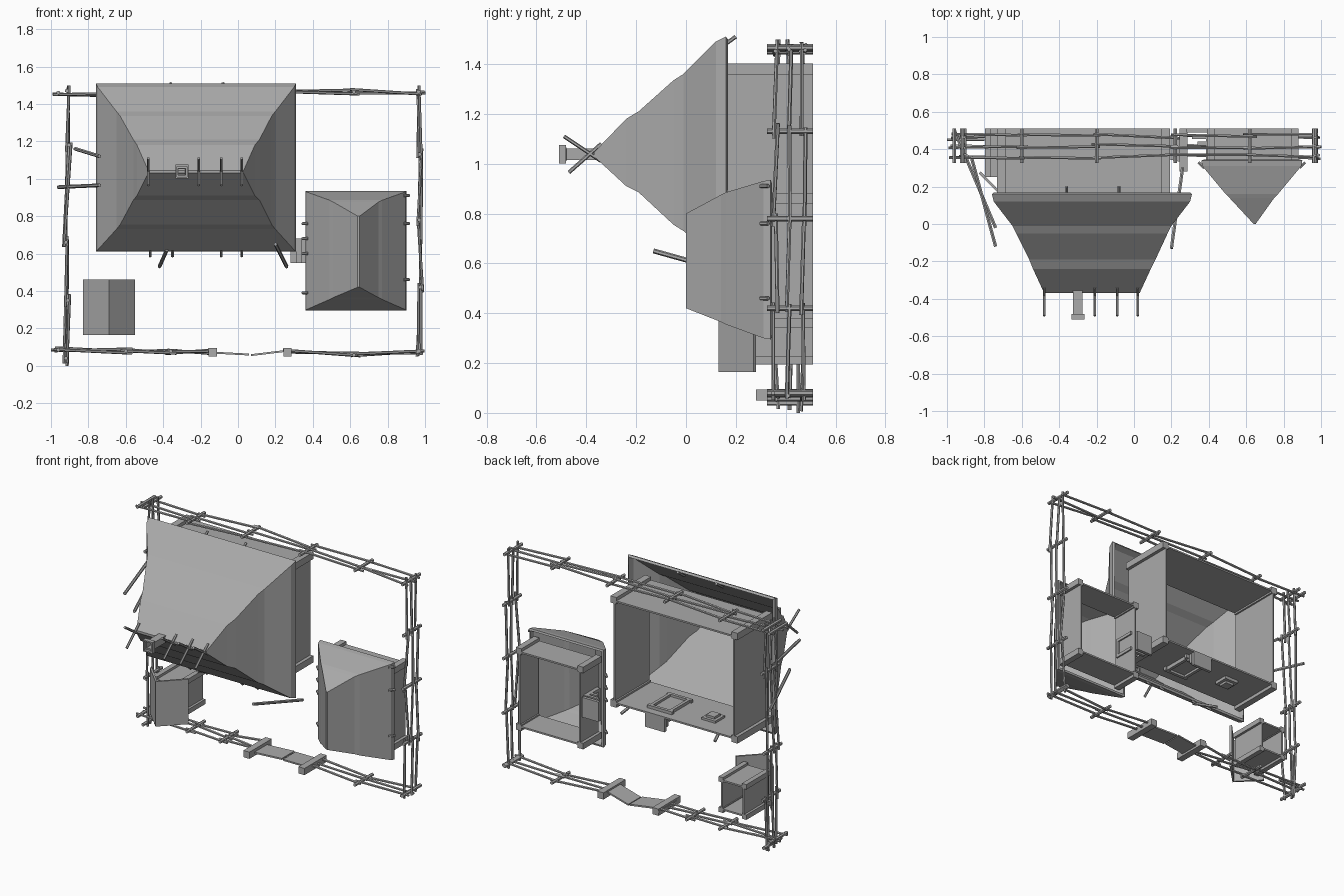
import bpy, bmesh, random
from mathutils import Vector, Matrix

random.seed(4)
if "Cube" in bpy.data.objects:
    bpy.data.objects.remove(bpy.data.objects["Cube"])

grey = bpy.data.materials.new("plain grey")
grey.use_nodes = True
COLOR = (0.4, 0.4, 0.4, 1)
grey.diffuse_color = COLOR
grey.node_tree.nodes["Principled BSDF"].inputs["Base Color"].default_value = COLOR
GROUND = 0.51


def finish(name, bm, thickness=0):
    bmesh.ops.recalc_face_normals(bm, faces=bm.faces)
    mesh = bpy.data.meshes.new(name)
    bm.to_mesh(mesh)
    bm.free()
    mesh.materials.append(grey)
    ob = bpy.data.objects.new(name, mesh)
    bpy.context.collection.objects.link(ob)
    if thickness:
        mod = ob.modifiers.new("thickness", 'SOLIDIFY')
        mod.thickness = thickness
        mod.offset = -1
    return ob


def add_beam(bm, a, b, r=0.008, sides=6):
    a, b = Vector(a), Vector(b)
    d = b - a
    turn = d.to_track_quat('Z', 'Y').to_matrix().to_4x4()
    bmesh.ops.create_cone(bm, cap_ends=True, segments=sides, radius1=r, radius2=r,
                          depth=d.length, matrix=Matrix.Translation((a + b) / 2) @ turn)


def add_box(bm, xs, ys, zs):
    lo, hi = Vector((xs[0], ys[0], zs[0])), Vector((xs[1], ys[1], zs[1]))
    m = Matrix.Translation((lo + hi) / 2) @ Matrix.Diagonal((*(hi - lo), 1))
    bmesh.ops.create_cube(bm, size=1, matrix=m)


def sticks(name, pairs, r=0.008):
    bm = bmesh.new()
    for a, b in pairs:
        add_beam(bm, a, b, r)
    return finish(name, bm)


def loft(name, rings, thickness, cap):
    """Rectangular rings given as (y, x0, x1, z0, z1), from eaves to ridge."""
    bm = bmesh.new()
    loops = [[bm.verts.new(p) for p in ((x0, y, z0), (x1, y, z0), (x1, y, z1), (x0, y, z1))]
             for y, x0, x1, z0, z1 in rings]
    for low, high in zip(loops, loops[1:]):
        for i in range(4):
            j = (i + 1) % 4
            bm.faces.new((low[i], low[j], high[j], high[i]))
    if cap:
        bm.faces.new(loops[-1])
    ob = finish(name, bm, thickness)
    # Open shells need their faces turned away from the axis
    c = sum((v.co for v in ob.data.vertices), Vector()) / len(ob.data.vertices)
    f = ob.data.polygons[0]
    if f.normal.dot(f.center - c) < 0:
        ob.data.flip_normals()
    return ob


def walls(name, xs, zs, top, post):
    loft(name + "_walls", [(GROUND, *xs, *zs), (top, *xs, *zs)], 0.015, False)
    bm = bmesh.new()
    for x in xs:
        for z in zs:
            add_box(bm, (x - post, x + post), (top, GROUND), (z - post, z + post))
    finish(name + "_corner_posts", bm)


# Main house
walls("main_house", (-0.71, 0.17), (0.70, 1.38), 0.15, 0.022)
loft("main_roof", [(0.16, -0.76, 0.31, 0.61, 1.51), (0.12, -0.75, 0.30, 0.62, 1.49),
                   (-0.01, -0.65, 0.20, 0.73, 1.36), (-0.05, -0.63, 0.18, 0.755, 1.335),
                   (-0.19, -0.56, 0.115, 0.885, 1.21), (-0.24, -0.54, 0.09, 0.91, 1.18),
                   (-0.37, -0.48, 0.03, 1.03, 1.045)], 0.02, True)

# Crossed ridge poles and rafter ends
ridge, ends = [], []
for x in (-0.48, -0.21, -0.09, 0.02):
    ridge += [((x, -0.49, 1.11), (x, -0.34, 1.01)), ((x, -0.47, 0.965), (x, -0.34, 1.08))]
for x in (-0.36, -0.08):
    ends.append(((x, 0.13, 1.46), (x, 0.2, 1.51)))
for x in (-0.47, -0.35, -0.09, 0.02):
    ends.append(((x, 0.1, 0.66), (x, 0.18, 0.585)))
sticks("ridge_poles", ridge)
sticks("rafter_ends", ends)

# Chimney
loft("chimney", [(-0.33, -0.325, -0.275, 1.015, 1.06), (-0.48, -0.325, -0.275, 1.015, 1.06),
                 (-0.482, -0.335, -0.265, 1.0, 1.075), (-0.51, -0.335, -0.265, 1.0, 1.075)],
     0.012, False)

# Door, window and step on the lower wall of the main house
bm = bmesh.new()
for x in (-0.2, -0.06):
    add_box(bm, (x - 0.01, x + 0.01), (0.25, 0.46), (0.675, 0.73))
for y in (0.25, 0.45):
    add_box(bm, (-0.22, -0.04), (y - 0.01, y + 0.01), (0.675, 0.73))
finish("door_frame", bm)
bm = bmesh.new()
add_box(bm, (-0.19, -0.07), (0.26, 0.44), (0.69, 0.715))
finish("door_panel", bm)
bm = bmesh.new()
for i in range(3):
    add_box(bm, (-0.2, -0.06), (0.44 + i * 0.025, 0.46 + i * 0.025),
            (0.66 - i * 0.025, 0.70))
finish("door_step", bm)
bm = bmesh.new()
add_box(bm, (-0.50, -0.40), (0.31, 0.41), (0.68, 0.725))
add_box(bm, (-0.48, -0.42), (0.33, 0.39), (0.665, 0.74))
finish("house_window", bm)

# Small house
walls("small_house", (0.41, 0.86), (0.36, 0.86), 0.32, 0.02)
loft("small_roof", [(0.34, 0.36, 0.9, 0.295, 0.935), (0.31, 0.365, 0.895, 0.30, 0.93),
                    (0.16, 0.49, 0.77, 0.355, 0.885), (0.14, 0.51, 0.75, 0.365, 0.875),
                    (0.0, 0.64, 0.65, 0.42, 0.80)], 0.018, True)
sticks("small_rafter_ends", [((x, 0.3, z), (x + s * 0.03, 0.33, z))
                             for x, s, zs in ((0.885, 1, (0.46, 0.76, 0.91)),
                                              (0.375, -1, (0.39, 0.6, 0.68, 0.76))) for z in zs])
bm = bmesh.new()
for z in (0.56, 0.67):
    add_box(bm, (0.385, 0.43), (0.35, 0.48), (z - 0.01, z + 0.01))
add_box(bm, (0.385, 0.43), (0.34, 0.36), (0.55, 0.68))
finish("small_door_frame", bm)
bm = bmesh.new()
for i in range(3):
    add_box(bm, (0.28 + i * 0.03, 0.40), (0.49 - i * 0.035, 0.51 - i * 0.035), (0.55, 0.68))
finish("small_door_step", bm)

# Shed with a folded roof
walls("shed", (-0.78, -0.61), (0.21, 0.41), 0.25, 0.016)
bm = bmesh.new()
rows = [[bm.verts.new((x, y, z)) for x, y in ((-0.83, 0.27), (-0.69, 0.13), (-0.55, 0.27))]
        for z in (0.165, 0.46)]
for i in range(2):
    bm.faces.new((rows[0][i], rows[0][i + 1], rows[1][i + 1], rows[1][i]))
finish("shed_roof", bm, 0.015)


# Crooked rail fences
def fence(name, joints):
    bm = bmesh.new()
    for x, z in joints:
        add_beam(bm, (x, 0.325, z), (x, GROUND, z), 0.011)
    for y in (0.36, 0.415, 0.47):
        for (xa, za), (xb, zb) in zip(joints, joints[1:]):
            j = [random.uniform(-0.012, 0.012) for _ in range(6)]
            a = Vector((xa + j[0], y + j[1], za + j[2]))
            b = Vector((xb + j[3], y + j[4], zb + j[5]))
            ext = (b - a).normalized() * 0.025
            add_beam(bm, a - ext, b + ext, 0.008)
    finish(name, bm)


fence("right_side_fence", [(0.97, 0.08), (0.975, 0.42), (0.97, 0.78), (0.972, 1.13), (0.965, 1.465)])
fence("far_fence", [(0.965, 1.465), (0.62, 1.465), (0.22, 1.46), (-0.2, 1.465),
                    (-0.6, 1.45), (-0.96, 1.46)])
fence("left_side_fence", [(-0.915, 1.47), (-0.905, 1.18), (-0.92, 0.66), (-0.91, 0.35), (-0.92, 0.04)])
fence("near_left_fence", [(-0.96, 0.085), (-0.6, 0.08), (-0.36, 0.078), (-0.15, 0.075)])
fence("near_right_fence", [(0.27, 0.07), (0.62, 0.057), (0.96, 0.075)])
sticks("corner_poles", [((-0.915, 0.45, 0.0), (-0.91, 0.45, 0.3)),
                        ((0.97, 0.41, 1.465), (0.998, 0.41, 1.465)),
                        ((-1.0, 0.45, 0.085), (-0.8, 0.45, 0.08))])

# Gate posts and leaning gate panels
bm = bmesh.new()
for x in (-0.135, 0.265):
    add_box(bm, (x - 0.022, x + 0.022), (0.28, GROUND), (0.05, 0.094))
finish("gate_posts", bm)
for name, xa, xb, z in (("left_gate", -0.13, 0.06, 0.065), ("right_gate", 0.26, 0.07, 0.052)):
    bm = bmesh.new()
    ends = [bm.verts.new(p) for p in ((xa, 0.33, 0.075), (xb, 0.37, z), (xb, 0.5, z), (xa, 0.46, 0.075))]
    bm.faces.new(ends)
    finish(name, bm, 0.01)

# Loose poles leaning on the main house
sticks("leaning_poles", [((-0.96, 0.5, 0.955), (-0.74, -0.02, 0.965)),
                         ((-0.87, 0.36, 1.16), (-0.74, -0.12, 1.12)),
                         ((-0.42, 0.3, 0.53), (-0.38, 0.12, 0.62)),
                         ((0.26, 0.3, 0.53), (0.2, -0.13, 0.65))], 0.01)
